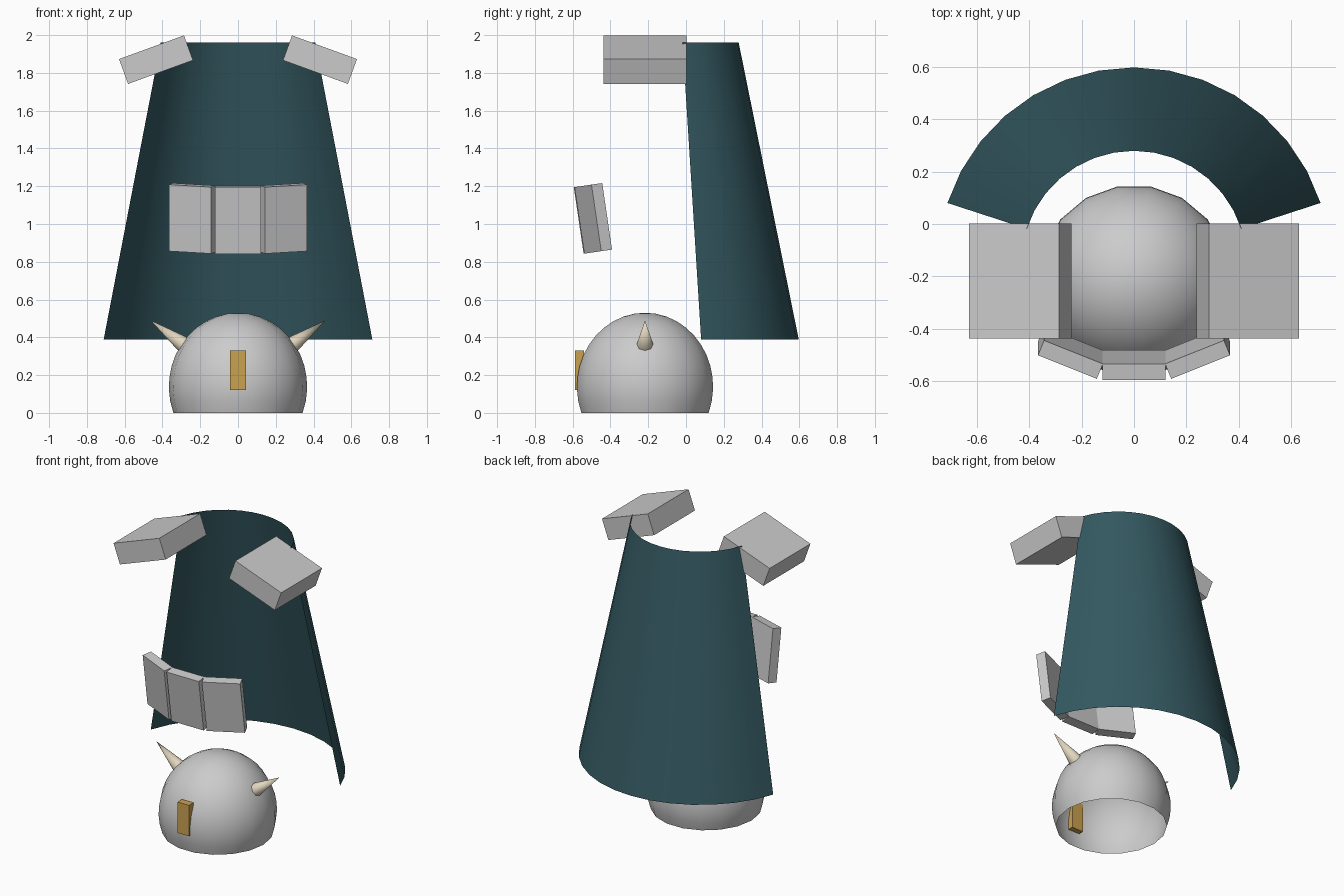
import bpy, bmesh
from math import sin, cos, pi, radians
from mathutils import Matrix, Vector

if "Cube" in bpy.data.objects:
    bpy.data.objects.remove(bpy.data.objects["Cube"])

CY = -0.217  # shared depth of helmet, horns and shoulder pads


def material(name, rgb):
    m = bpy.data.materials.new(name)
    m.diffuse_color = (*rgb, 1)
    m.use_nodes = True
    m.node_tree.nodes["Principled BSDF"].inputs["Base Color"].default_value = m.diffuse_color
    return m


cloth = material("teal_cloth", (0.034, 0.100, 0.120))
brass = material("brass", (0.60, 0.36, 0.08))
bone = material("bone", (0.76, 0.68, 0.52))


def finish(name, bm, mat=None, smooth=None):
    me = bpy.data.meshes.new(name)
    bm.to_mesh(me)
    bm.free()
    ob = bpy.data.objects.new(name, me)
    bpy.context.collection.objects.link(ob)
    if mat:
        me.materials.append(mat)
    if smooth:
        bpy.ops.object.select_all(action='DESELECT')
        ob.select_set(True)
        bpy.context.view_layer.objects.active = ob
        bpy.ops.object.shade_smooth_by_angle(angle=radians(smooth))
    return ob


def box(name, size, matrix, mat=None):
    bm = bmesh.new()
    bmesh.ops.create_cube(bm, size=1, matrix=matrix @ Matrix.Diagonal((*size, 1)))
    return finish(name, bm, mat)


# Helmet: open-bottomed dome, 18 sides
bm = bmesh.new()
SIDES, RINGS, END = 18, 12, radians(110.8)
pole = bm.verts.new((0, CY, 0.530))
prev = None
for j in range(1, RINGS + 1):
    t = END * j / RINGS
    r, z = 0.366 * sin(t), 0.139 + 0.391 * cos(t)
    ring = [bm.verts.new((r * cos(2 * pi * i / SIDES), CY + r * sin(2 * pi * i / SIDES), z))
            for i in range(SIDES)]
    for i in range(SIDES):
        k = (i + 1) % SIDES
        if prev:
            bm.faces.new((prev[i], ring[i], ring[k], prev[k]))
        else:
            bm.faces.new((pole, ring[i], ring[k]))
    prev = ring
finish("helmet_dome", bm, smooth=40)

# Nose guard on the helmet front
box("nose_guard", (0.086, 0.048, 0.21), Matrix.Translation((0, -0.564, 0.225)), brass)

# Horns
for s, side in ((-1, "left"), (1, "right")):
    base, tip = Vector((s * 0.284, CY, 0.359)), Vector((s * 0.463, CY, 0.490))
    axis = tip - base
    bm = bmesh.new()
    bmesh.ops.create_cone(
        bm, cap_ends=True, segments=8, radius1=0.045, radius2=0, depth=axis.length,
        matrix=Matrix.Translation((base + tip) / 2)
        @ axis.to_track_quat('Z', 'Y').to_matrix().to_4x4())
    finish(f"horn_{side}", bm, bone, smooth=50)

# Shoulder pads
for s, side in ((-1, "left"), (1, "right")):
    box(f"shoulder_pad_{side}", (0.366, 0.438, 0.14),
        Matrix.Translation((s * 0.434, CY, 1.87)) @ Matrix.Rotation(s * radians(20), 4, 'Y'))

# Chest plates: three on an arc, the whole group leaning forward
R = 0.647
group = Matrix.Translation((0, -0.5375, 1.023)) @ Matrix.Rotation(radians(8.4), 4, 'X')
for s, side in ((-1, "left"), (0, "centre"), (1, "right")):
    a = s * radians(22)
    box(f"chest_plate_{side}", (0.242, 0.062, 0.356),
        group @ Matrix.Translation((R * sin(a), R * (1 - cos(a)), 0)) @ Matrix.Rotation(a, 4, 'Z'))

# Cape: flared open cone segment
bm = bmesh.new()
N, HALF = 14, radians(72)
rows = []
for r, z in ((0.748, 0.388), (0.430, 1.960)):
    rows.append([bm.verts.new((r * sin(a), -0.151 + r * cos(a), z))
                 for a in (-HALF + 2 * HALF * i / N for i in range(N + 1))])
for i in range(N):
    bm.faces.new((rows[0][i], rows[1][i], rows[1][i + 1], rows[0][i + 1]))
bmesh.ops.reverse_faces(bm, faces=[f for f in bm.faces if f.calc_center_median().dot(f.normal) < 0 and f.normal.y < 0])
finish("cape", bm, cloth, smooth=40)
